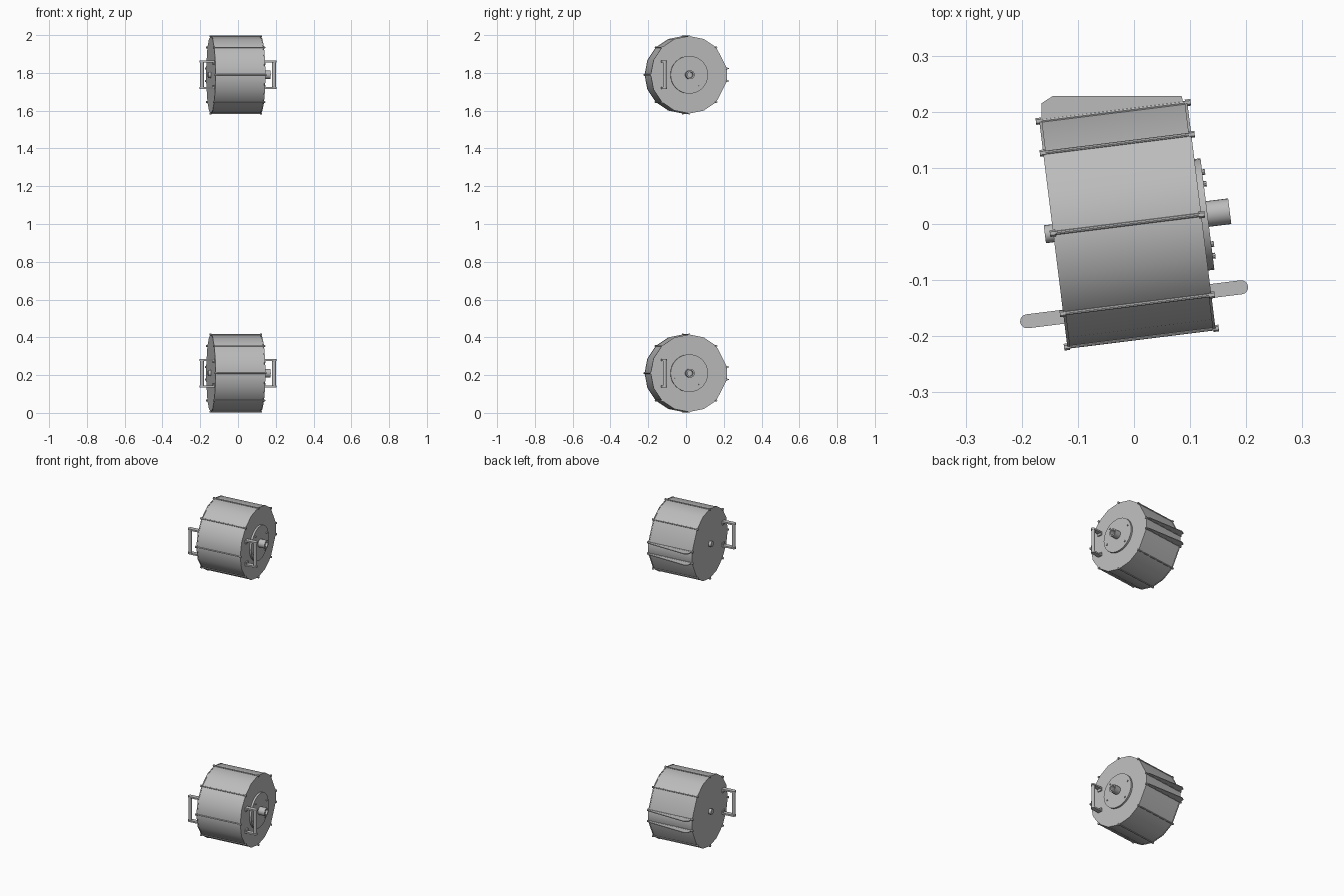
import bpy, bmesh, math
from mathutils import Matrix, Vector

if "Cube" in bpy.data.objects:
    bpy.data.objects.remove(bpy.data.objects["Cube"])

TILT = math.radians(7.1)
R = 0.205          # drum radius
HALF = 0.133       # half width of the drum along its axis

grey = bpy.data.materials.new("plain_grey")
grey.diffuse_color = (0.5, 0.5, 0.5, 1)
grey.use_nodes = True
grey.node_tree.nodes["Principled BSDF"].inputs["Base Color"].default_value = grey.diffuse_color


def finish(name, bm, matrix, angle=28):
    bmesh.ops.recalc_face_normals(bm, faces=bm.faces)
    mesh = bpy.data.meshes.new(name)
    bm.to_mesh(mesh)
    bm.free()
    mesh.materials.append(grey)
    ob = bpy.data.objects.new(name, mesh)
    bpy.context.collection.objects.link(ob)
    ob.matrix_world = matrix
    bpy.ops.object.select_all(action='DESELECT')
    ob.select_set(True)
    bpy.context.view_layer.objects.active = ob
    bpy.ops.object.shade_smooth_by_angle(angle=math.radians(angle))
    return ob


def prism(bm, points, offset):
    """Closed solid from a 3D outline pushed along an offset."""
    face = bm.faces.new([bm.verts.new(p) for p in points])
    geo = bmesh.ops.extrude_face_region(bm, geom=[face])
    # the starting face stays as the closing cap
    verts = [g for g in geo['geom'] if isinstance(g, bmesh.types.BMVert)]
    bmesh.ops.translate(bm, verts=verts, vec=Vector(offset))


def rod(bm, x0, x1, y, z, r, sides=12):
    """Round bar along the drum axis."""
    ring = [(x0, y + r * math.cos(2 * math.pi * i / sides),
             z + r * math.sin(2 * math.pi * i / sides)) for i in range(sides)]
    prism(bm, ring, (x1 - x0, 0, 0))


def outline(x, r):
    """Drum side: round, with straight panels running to the rear slot."""
    angles = [-9.3, 9.3] + [45 + 22.5 * i for i in range(13)]
    return [(x, r * math.cos(math.radians(a)), r * math.sin(math.radians(a)))
            for a in angles]


def build_drum(label, zc):
    m = Matrix.Translation((-0.012, 0, zc)) @ Matrix.Rotation(TILT, 4, 'Z')

    # body and the two end plates
    bm = bmesh.new()
    prism(bm, outline(-HALF + 0.005, R - 0.002), (2 * HALF - 0.01, 0, 0))
    finish(label + "_drum_body", bm, m)
    for side, s in (("left", -1), ("right", 1)):
        bm = bmesh.new()
        prism(bm, outline(s * HALF, R), (-s * 0.005, 0, 0))
        finish(f"{label}_{side}_end_plate", bm, m)

    # tie rods with end nuts
    bm = bmesh.new()
    for a in (-9.3, 9.3, 45, 90, 135, 180, 225, 270, 315):
        y = (R - 0.001) * math.cos(math.radians(a))
        z = (R - 0.001) * math.sin(math.radians(a))
        rod(bm, -HALF - 0.002, HALF + 0.002, y, z, 0.0035, 8)
        for s in (-1, 1):
            rod(bm, s * (HALF - 0.004), s * (HALF + 0.006), y, z, 0.006, 6)
    finish(label + "_tie_rods", bm, m)

    # two tongues at the rear slot
    bm = bmesh.new()
    shape = [(-0.165, 0.175), (-0.165, 0.215), (-0.145, 0.228),
             (0.085, 0.228), (0.092, 0.195)]
    for z in (-0.033, 0.033):
        prism(bm, [(x, y, z - 0.002) for x, y in shape], (0, 0, 0.004))
    finish(label + "_slot_tongues", bm, Matrix.Translation((0, 0, zc)))

    # hub plate with its screws
    bm = bmesh.new()
    rod(bm, HALF - 0.001, HALF + 0.011, 0, 0, 0.1, 32)
    finish(label + "_hub_plate", bm, m)
    bm = bmesh.new()
    for a in (22, 132, 202, 312):
        rod(bm, HALF + 0.01, HALF + 0.016, 0.081 * math.cos(math.radians(a)),
            0.081 * math.sin(math.radians(a)), 0.005, 8)
    finish(label + "_hub_screws", bm, m)

    # hollow shaft: a closed ring section spun round the axis
    bm = bmesh.new()
    sect = [(HALF, 0.023), (0.184, 0.023), (0.184, 0.015), (0.15, 0.015)]
    rows = []
    for i in range(24):
        c, s = math.cos(math.pi * i / 12), math.sin(math.pi * i / 12)
        rows.append([bm.verts.new((x, r * c, r * s)) for x, r in sect])
    for i in range(24):
        a, b = rows[i], rows[(i + 1) % 24]
        for k in range(3):
            bm.faces.new((a[k], b[k], b[k + 1], a[k + 1]))
    bm.faces.new([row[3] for row in rows])
    bm.faces.new([row[0] for row in rows])
    finish(label + "_shaft", bm, m)

    # small boss on the other side
    bm = bmesh.new()
    rod(bm, -HALF, -HALF - 0.015, 0, 0, 0.016, 20)
    finish(label + "_boss", bm, m)

    # carrying handles: foot blocks, round-ended arms and a grip
    for side, s, y, tip in (("left", -1, -0.15, 0.211),
                            ("right", 1, -0.137, 0.2)):
        bm = bmesh.new()
        w = 0.0125
        cx = tip - w
        arm = [(s * HALF, y - w), (s * HALF, y + w)]
        arm += [(s * (cx + w * math.sin(t)), y + w * math.cos(t))
                for t in [math.pi * i / 8 for i in range(9)]]
        for zs in (-1, 1):
            prism(bm, [(px, py, zs * 0.066) for px, py in arm],
                  (0, 0, zs * 0.009))
            foot = [(s * HALF, y - w, zs * 0.053), (s * HALF, y + w, zs * 0.053),
                    (s * (HALF + 0.007), y + w, zs * 0.053),
                    (s * (HALF + 0.007), y - w, zs * 0.053)]
            prism(bm, foot, (0, 0, zs * 0.014))
        grip = [(s * cx + 0.01 * math.cos(math.pi * i / 8),
                 y + 0.01 * math.sin(math.pi * i / 8), -0.067)
                for i in range(16)]
        prism(bm, grip, (0, 0, 0.134))
        finish(f"{label}_{side}_handle", bm, m)


build_drum("lower", 0.21)
build_drum("upper", 1.79)
